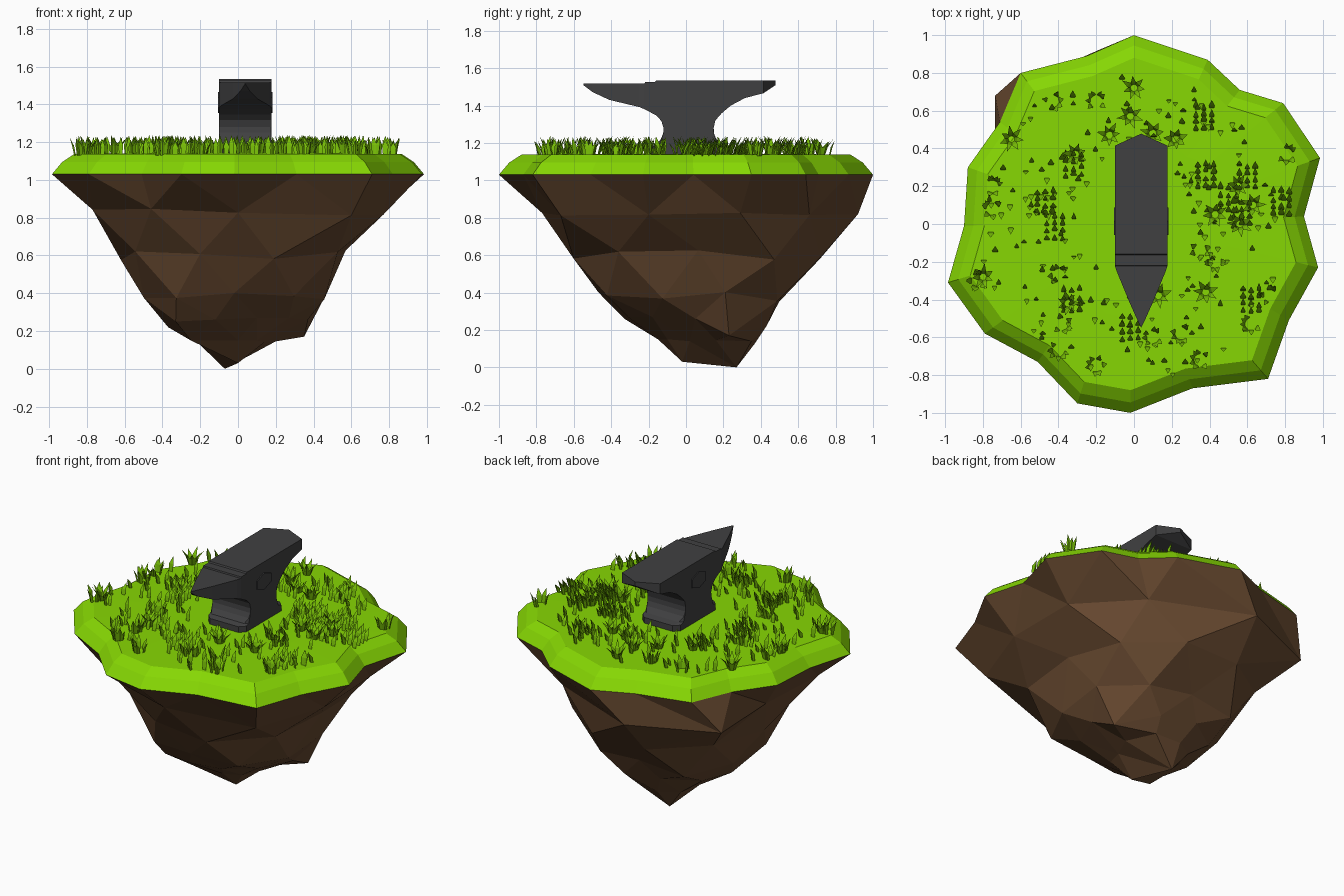
import bpy, bmesh, math, random
from mathutils import Vector

if "Cube" in bpy.data.objects:
    bpy.data.objects.remove(bpy.data.objects["Cube"])
random.seed(4)


def material(name, rgb):
    m = bpy.data.materials.new(name)
    m.diffuse_color = (*rgb, 1)
    m.use_nodes = True
    m.node_tree.nodes["Principled BSDF"].inputs["Base Color"].default_value = m.diffuse_color
    return m


GREEN = material("grass green", (0.24, 0.68, 0.001))
BLADE = material("blade green", (0.18, 0.50, 0.002))
BROWN = material("earth brown", (0.135, 0.066, 0.029))
IRON = material("dark iron", (0.051, 0.051, 0.053))


def finish(name, bm, mat):
    bmesh.ops.remove_doubles(bm, verts=bm.verts, dist=0.0004)
    bmesh.ops.recalc_face_normals(bm, faces=bm.faces)
    me = bpy.data.meshes.new(name)
    bm.to_mesh(me)
    bm.free()
    me.materials.append(mat)
    ob = bpy.data.objects.new(name, me)
    bpy.context.collection.objects.link(ob)
    return ob


def loft(name, rings, mat, cap_start=True, cap_end=True):
    """Join rings of equal length with quads."""
    bm = bmesh.new()
    vs = [[bm.verts.new(p) for p in r] for r in rings]
    n = len(rings[0])
    for a, b in zip(vs, vs[1:]):
        for i in range(n):
            j = (i + 1) % n
            bm.faces.new((a[i], a[j], b[j], b[i]))
    if cap_start:
        bm.faces.new(vs[0])
    if cap_end:
        bm.faces.new(vs[-1])
    return finish(name, bm, mat)


# island outline seen from above, clockwise from the back
OUT = [(0, 1), (.39, .87), (.56, .71), (.79, .64), (.985, .35), (.90, .04), (.975, -.23),
       (.82, -.51), (.71, -.82), (.31, -.87), (-.02, -1), (-.30, -.95), (-.51, -.73),
       (-.79, -.58), (-.985, -.31), (-.90, -.01), (-.88, .30), (-.71, .54), (-.60, .80), (-.25, .89)]


def outline(s, z):
    return [(x * s, y * s, z) for x, y in OUT]


# grass slab with a two-step bevelled rim
loft("grass_slab", [outline(1, 1.03), outline(.945, 1.095), outline(.88, 1.137),
                    outline(.5, 1.142)], GREEN, cap_start=False)

# earth: 20-sided rim, ten-sided shoulder, then staggered triangulated rings
SHOULDER = [(-.19, .92), (.44, .66), (.76, .29), (.77, -.2), (.60, -.67), (0, -.77),
            (-.46, -.63), (-.77, -.28), (-.74, .22), (-.735, .68)]
LOW = [(.35, .23, .17), (.37, .05, .26), (.27, -.18, .27), (.1, -.31, .27), (-.12, -.33, .26),
       (-.33, -.29, .25), (-.37, .05, .22), (-.33, .30, .25), (-.12, .44, .26), (.15, .43, .22)]
FOOT = [(.2, .16, .145), (.14, .02, .14), (.1, -.1, .15), (0, -.15, .15), (-.25, -.15, .15),
        (-.25, -.02, .15), (-.22, .17, .145), (-.17, .3, .13), (-.05, .37, .13), (.12, .35, .14)]


def rough_ring(z, x0, x1, y0, y1, off, jit, full):
    pts = []
    for i in range(10):
        a = math.pi / 2 - math.radians(36) * (i + off)
        # fuller diagonals plus a little roughness
        k = (1 + full * abs(math.sin(2 * a))) * (1 + random.uniform(-jit, jit * .5))
        pts.append(((x0 + x1) / 2 + (x1 - x0) / 2 * math.cos(a) * k,
                    (y0 + y1) / 2 + (y1 - y0) / 2 * math.sin(a) * k,
                    z + random.uniform(-jit, jit) * .6))
    return pts


bm = bmesh.new()
rim = [bm.verts.new(p) for p in outline(1, 1.03)]
tip_a, tip_b = (-.07, .27, 0), (0, -.02, .03)
rings = [[(x, y, .83 + random.uniform(-.02, .02)) for x, y in SHOULDER],
         rough_ring(.60, -.61, .59, -.59, .72, .5, .05, .10),
         rough_ring(.38, -.49, .45, -.46, .54, 1, .05, .13),
         LOW, FOOT,
         [tip_b if 0 < i < 6 else tip_a for i in range(10)]]
rings = [[bm.verts.new(p) for p in r] for r in rings]
for i in range(10):
    a, b = rings[0][i], rings[0][(i + 1) % 10]
    u = [rim[(2 * i + k) % 20] for k in (-1, 0, 1)]
    bm.faces.new((a, u[0], u[1]))
    bm.faces.new((a, u[1], u[2]))
    bm.faces.new((a, u[2], b))
for up, low in zip(rings, rings[1:]):
    for i in range(10):
        j = (i + 1) % 10
        bm.faces.new((up[i], up[j], low[i]))
        bm.faces.new((up[j], low[j], low[i]))
finish("earth", bm, BROWN)

# anvil body: sections along y as (y, top, bottom, half width)
CX = .038
BODY = [(-.548, 1.517, 1.508, .001), (-.50, 1.517, 1.472, .024), (-.41, 1.517, 1.43, .064),
        (-.25, 1.517, 1.392, .130), (-.222, 1.517, 1.38, .139), (-.219, 1.526, 1.379, .139),
        (-.165, 1.526, 1.35, .139), (-.16, 1.535, 1.347, .139), (-.132, 1.535, 1.318, .139),
        (-.12, 1.535, 1.28, .139), (.148, 1.535, 1.28, .139), (.157, 1.535, 1.32, .139),
        (.19, 1.535, 1.358, .139), (.24, 1.535, 1.40, .139), (.315, 1.535, 1.44, .139),
        (.415, 1.535, 1.466, .139), (.478, 1.535, 1.508, .001)]
loft("anvil_body", [[(CX - w, y, t), (CX + w, y, t), (CX + w, y, b), (CX - w, y, b)]
                    for y, t, b, w in BODY], IRON)

# anvil waist and foot: sections along z as (z, front y, back y, corner chamfer)
STAND = [(1.13, -.20, .235, .035), (1.18, -.20, .235, .035), (1.19, -.16, .19, .02),
         (1.22, -.135, .162, .004), (1.25, -.122, .15, .001), (1.28, -.12, .148, .001)]


def stand_ring(z, a, b, c):
    l, r = CX - .139, CX + .139
    return [(l + c, a, z), (r - c, a, z), (r, a + c, z), (r, b - c, z),
            (r - c, b, z), (l + c, b, z), (l, b - c, z), (l, a + c, z)]


loft("anvil_stand", [stand_ring(*s) for s in STAND], IRON)

# plain hexagonal plates on both flanks
for side, label in ((-1, "left"), (1, "right")):
    hexa = [(.015 + .083 * sx, 1.41 + .055 * sz) for sx, sz in
            ((0, 1), (.87, .5), (.87, -.5), (0, -1), (-.87, -.5), (-.87, .5))]
    loft("hex_plate_" + label, [[(CX + side * d, y, z) for y, z in hexa] for d in (.137, .145)], IRON)

# grass blades: bent three-sided spikes
bm = bmesh.new()


def blade(x, y, lean, ang):
    h, w = random.uniform(.07, .108), random.uniform(.012, .017)
    d = Vector((math.cos(ang), math.sin(ang), 0))
    s = Vector((-d.y, d.x, 0))
    base = Vector((x, y, 1.13))

    def tri(c, k):
        return [bm.verts.new(c + p * w * k) for p in (s, -s, d * .6)]
    lo = tri(base, .75)
    mid = tri(base + d * lean * .3 + Vector((0, 0, h * .55)), 1)
    top = bm.verts.new(base + d * lean + Vector((0, 0, h)))
    for i in range(3):
        j = (i + 1) % 3
        bm.faces.new((lo[i], lo[j], mid[j], mid[i]))
        bm.faces.new((mid[i], mid[j], top))


STARS = [(0, .72), (.1, .48), (-.13, .47), (.55, .2), (.43, .05), (.22, .45), (.56, 0), (.63, .1),
         (-.35, -.42), (.38, -.36), (-.31, .37), (-.65, .45), (-.02, .57), (-.8, -.28), (.13, -.38)]
ROWS = [(.37, .55), (-.47, .1), (.38, .25), (.6, .24), (-.42, -.03), (.62, -.42), (-.02, -.56),
        (-.32, .3), (.78, .1), (.57, .04), (-.33, -.42), (.5, .12)]
TUFTS = [(-.43, .65), (-.2, .65), (-.75, .2), (-.75, .08), (.35, -.14), (.81, .37), (-.4, -.27),
         (.62, -.53), (-.4, -.67), (.35, -.72), (.1, -.6), (.25, -.58), (.43, -.2), (-.83, -.3),
         (.72, -.38), (-.38, -.53), (-.2, -.75)]
for x, y in STARS:
    turn = random.random() * 6
    for k in range(7):
        a = turn + k * math.tau / 7
        blade(x + .015 * math.cos(a), y + .015 * math.sin(a), random.uniform(.04, .06), a)
for x, y in ROWS:
    for i in range(3):
        for j in range(4):
            blade(x + (i - 1) * .042, y + (j - 1.5) * .038 + random.uniform(-.01, .01),
                  random.uniform(.03, .045), math.pi / 2)
for x, y in TUFTS:
    for k in range(7):
        a = random.random() * math.tau
        blade(x + .03 * math.cos(a), y + .03 * math.sin(a), .03, a)
# loose single blades around the anvil
for k in range(190):
    a, r = random.random() * math.tau, random.uniform(.3, .82)
    x, y = r * math.cos(a), r * math.sin(a)
    if abs(x - CX) > .18 or abs(y) > .3:
        blade(x, y, random.uniform(.02, .04), random.choice((1, -1)) * math.pi / 2)
finish("grass_blades", bm, BLADE)
